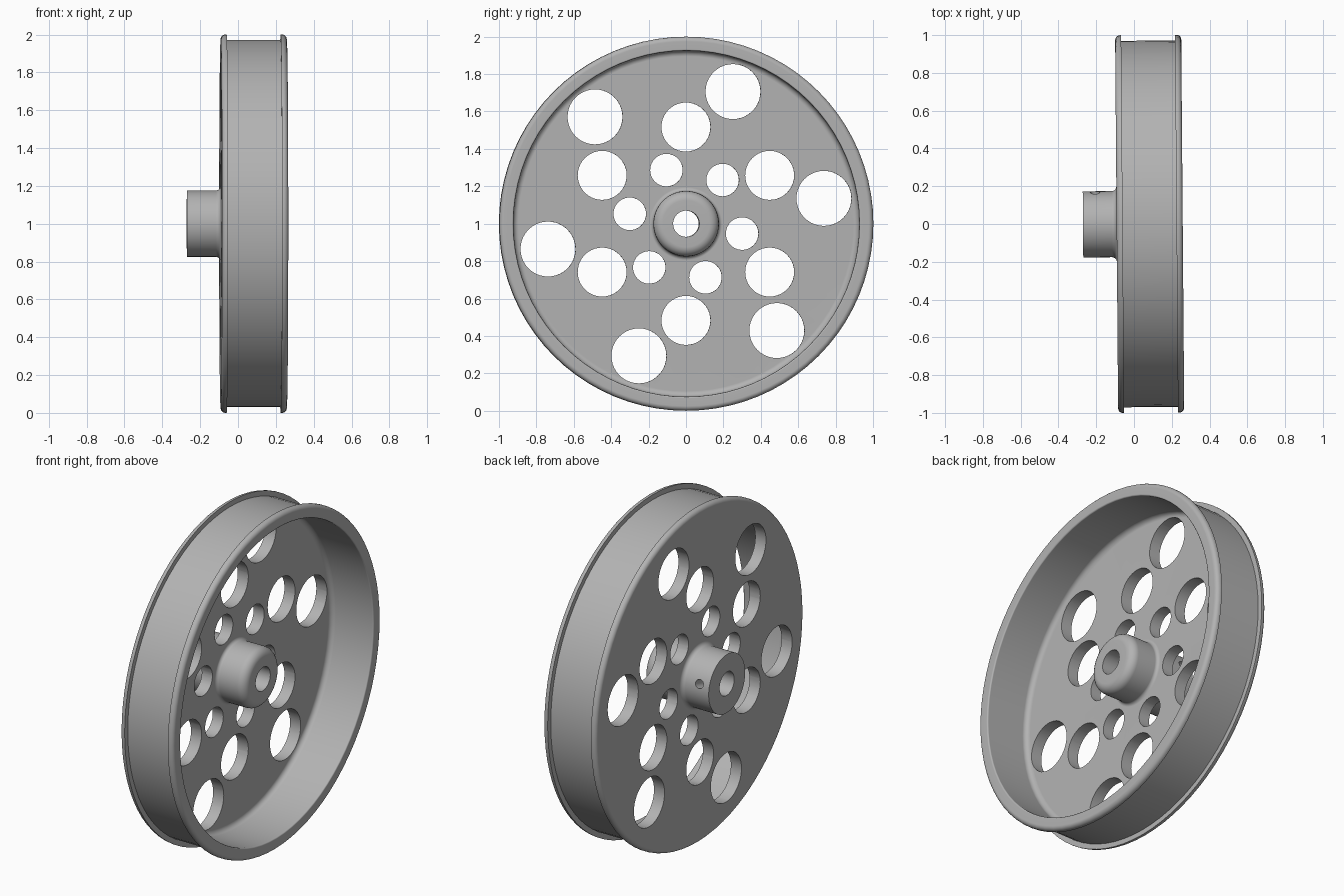
import bpy, bmesh
from math import sin, cos, radians, pi
from mathutils import Matrix, Vector

cube = bpy.data.objects.get("Cube")
if cube:
    bpy.data.objects.remove(cube)

grey = bpy.data.materials.new("plain grey")
grey.use_nodes = True
colour = (0.45, 0.45, 0.45, 1)
grey.diffuse_color = colour
grey.node_tree.nodes["Principled BSDF"].inputs["Base Color"].default_value = colour


def arc(x, r, radius, start, end, steps=5):
    """Points of a fillet around (x, r), angles in degrees."""
    angles = [radians(start + (end - start) * i / steps) for i in range(steps + 1)]
    return [(x + radius * cos(a), r + radius * sin(a)) for a in angles]


def make_object(name, bm):
    bmesh.ops.recalc_face_normals(bm, faces=bm.faces)
    mesh = bpy.data.meshes.new(name)
    bm.to_mesh(mesh)
    bm.free()
    mesh.materials.append(grey)
    ob = bpy.data.objects.new(name, mesh)
    bpy.context.collection.objects.link(ob)
    return ob


# Section through the wheel as (distance along axle, radius)
OUT, WEB, RIM = -0.092, -0.022, 0.258
section = [(-0.27, 0.07), (-0.27, 0.175)]                  # outer boss
section += arc(OUT - 0.025, 0.2, 0.025, -90, 0)            # boss root
section += arc(OUT + 0.025, 0.975, 0.025, 180, 90)         # closed side flange
section += [(-0.06, 1.0), (-0.06, 0.97), (0.225, 0.97), (0.225, 1.0)]
section += arc(RIM - 0.025, 0.975, 0.025, 90, 0)           # open side flange
section += arc(RIM - 0.008, 0.933, 0.008, 0, -90, 3)
section += arc(WEB + 0.03, 0.895, 0.03, 90, 180)           # rim to web
section += arc(WEB + 0.02, 0.195, 0.02, 180, 270)          # web to inner boss
section += arc(0.115, 0.125, 0.05, 90, 0)                  # rounded inner boss
section += [(0.165, 0.07)]

# Wheel body, turned around the axle
SIDES = 80
bm = bmesh.new()
rings = []
for i in range(SIDES):
    a = 2 * pi * i / SIDES
    rings.append([bm.verts.new((x, r * cos(a), r * sin(a))) for x, r in section])
for i in range(SIDES):
    here, after = rings[i], rings[(i + 1) % SIDES]
    for j in range(len(section)):
        k = (j + 1) % len(section)
        bm.faces.new((here[j], here[k], after[k], after[j]))
wheel = make_object("wheel", bm)

# Cutters: three rings of six lightening holes and one set screw hole
bm = bmesh.new()


def add_cutter(centre, direction, radius, depth, sides):
    turn = Vector(direction).to_track_quat("Z", "Y").to_matrix().to_4x4()
    bmesh.ops.create_cone(bm, cap_ends=True, segments=sides, radius1=radius,
                          radius2=radius, depth=depth,
                          matrix=Matrix.Translation(centre) @ turn)


for ring, radius, first in ((0.305, 0.087, 50), (0.517, 0.131, 30), (0.75, 0.147, 10.4)):
    for k in range(6):
        a = radians(first + 60 * k)
        add_cutter((-0.057, ring * cos(a), ring * sin(a)), (1, 0, 0), radius, 0.2, 40)
a = radians(15)
add_cutter((-0.205, 0.15 * cos(a), 0.15 * sin(a)), (0, cos(a), sin(a)), 0.026, 0.2, 20)
cutter = make_object("hole_cutter", bm)
cutter.hide_render = True

# Cut the holes, then drop the cutter
cut = wheel.modifiers.new("holes", "BOOLEAN")
cut.operation = "DIFFERENCE"
cut.solver = "EXACT"
cut.object = cutter
bpy.ops.object.select_all(action="DESELECT")
wheel.select_set(True)
bpy.context.view_layer.objects.active = wheel
bpy.ops.object.modifier_apply(modifier=cut.name)
bpy.data.objects.remove(cutter)

# Shading and placement, with the axle turned very slightly
bpy.ops.object.shade_smooth_by_angle(angle=radians(32))
normals = wheel.modifiers.new("flat web shading", "WEIGHTED_NORMAL")
normals.keep_sharp = True
wheel.location = (0, 0, 1)
wheel.rotation_euler = (0, 0, 0.008)
